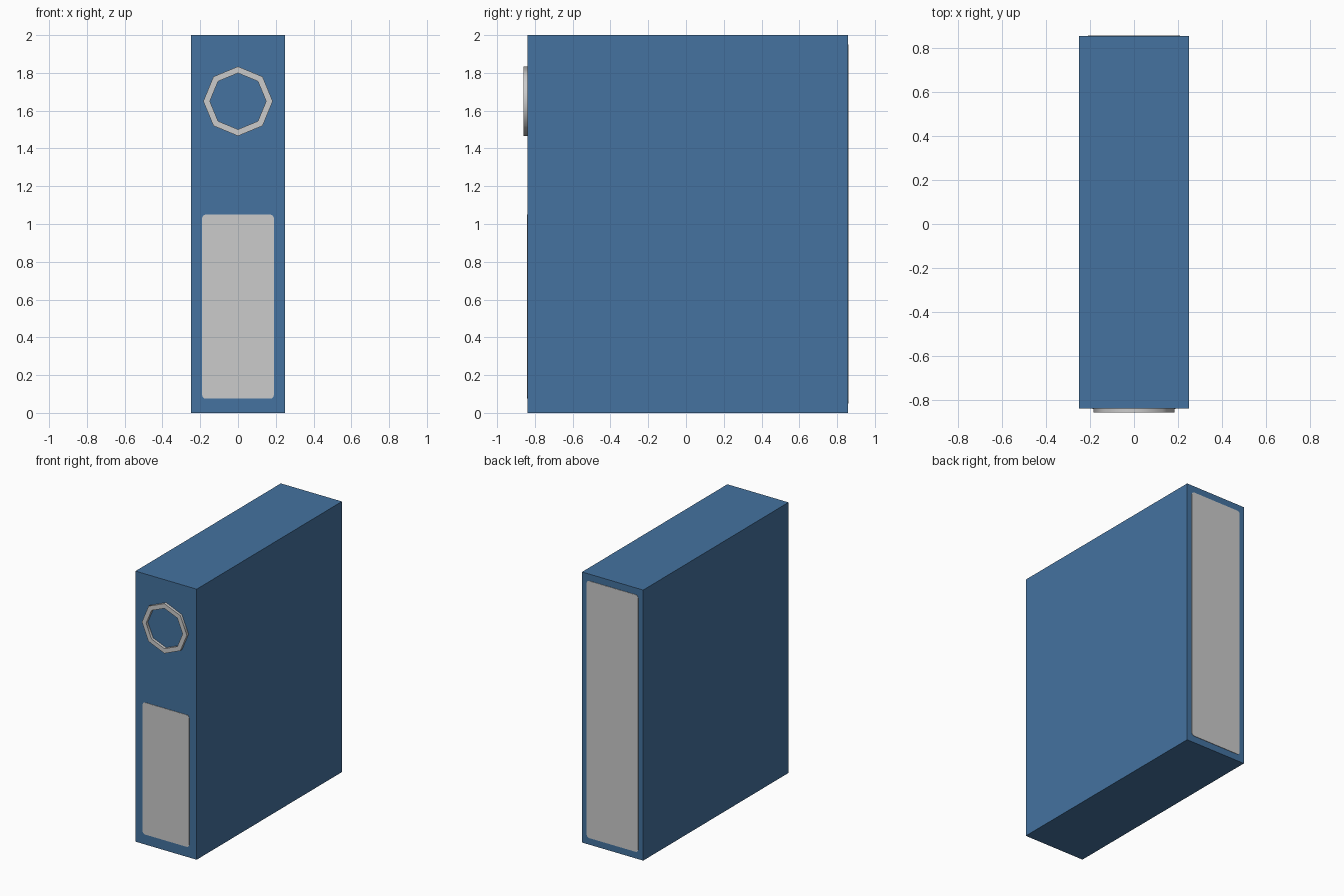
import bpy, bmesh, math
from mathutils import Vector

if "Cube" in bpy.data.objects:
    bpy.data.objects.remove(bpy.data.objects["Cube"])

def material(name, rgb):
    m = bpy.data.materials.new(name)
    m.diffuse_color = (*rgb, 1)
    m.use_nodes = True
    m.node_tree.nodes["Principled BSDF"].inputs["Base Color"].default_value = m.diffuse_color
    return m

BLUE = material("binder blue", (0.058, 0.17, 0.35))
GREY = material("paper grey", (0.6, 0.6, 0.6))
FRONT, BACK = -0.84, 0.857

def finish(name, bm, mat):
    bmesh.ops.recalc_face_normals(bm, faces=bm.faces)
    mesh = bpy.data.meshes.new(name)
    bm.to_mesh(mesh)
    bm.free()
    mesh.materials.append(mat)
    obj = bpy.data.objects.new(name, mesh)
    bpy.context.collection.objects.link(obj)
    return obj

def plate(name, half_width, z0, z1, y0, y1, mat, r=0.0):
    """Rectangle in the xz plane, optionally with rounded corners, extruded along y."""
    bm = bmesh.new()
    corners = [(1, 1, 0), (-1, 1, 90), (-1, -1, 180), (1, -1, 270)]
    steps = 4 if r else 0
    verts = []
    for sx, sz, start in corners:
        cx = sx * (half_width - r)
        cz = (z1 - r) if sz > 0 else (z0 + r)
        for i in range(steps + 1):
            a = math.radians(start + (90 * i / steps if steps else 0))
            verts.append(bm.verts.new((cx + r * math.cos(a), y0, cz + r * math.sin(a))))
    face = bm.faces.new(verts)
    out = bmesh.ops.extrude_face_region(bm, geom=[face])
    moved = [v for v in out["geom"] if isinstance(v, bmesh.types.BMVert)]
    bmesh.ops.translate(bm, verts=moved, vec=Vector((0, y1 - y0, 0)))
    return finish(name, bm, mat)

# Binder case
plate("binder_case", 0.25, 0, 2, FRONT, BACK, BLUE)

# Spine label and the page block showing at the open back
plate("spine_label", 0.19, 0.075, 1.05, FRONT - 0.003, FRONT + 0.003, GREY, 0.02)
plate("page_block", 0.21, 0.05, 1.95, BACK - 0.003, BACK + 0.003, GREY, 0.02)

# Eight-sided finger ring: four loops swept round the hole
bm = bmesh.new()
section = [(0.184, FRONT + 0.004), (0.184, -0.86), (0.149, -0.86), (0.149, FRONT + 0.004)]
loops = []
for i in range(8):
    a = math.radians(45 * i)
    loops.append([bm.verts.new((r * math.cos(a), y, 1.65 + r * math.sin(a))) for r, y in section])
for i in range(8):
    p, q = loops[i], loops[(i + 1) % 8]
    for j in range(4):
        k = (j + 1) % 4
        bm.faces.new((p[j], p[k], q[k], q[j]))
ring = finish("finger_ring", bm, GREY)
bpy.context.view_layer.objects.active = ring
ring.select_set(True)
bpy.ops.object.shade_smooth_by_angle(angle=math.radians(50))
